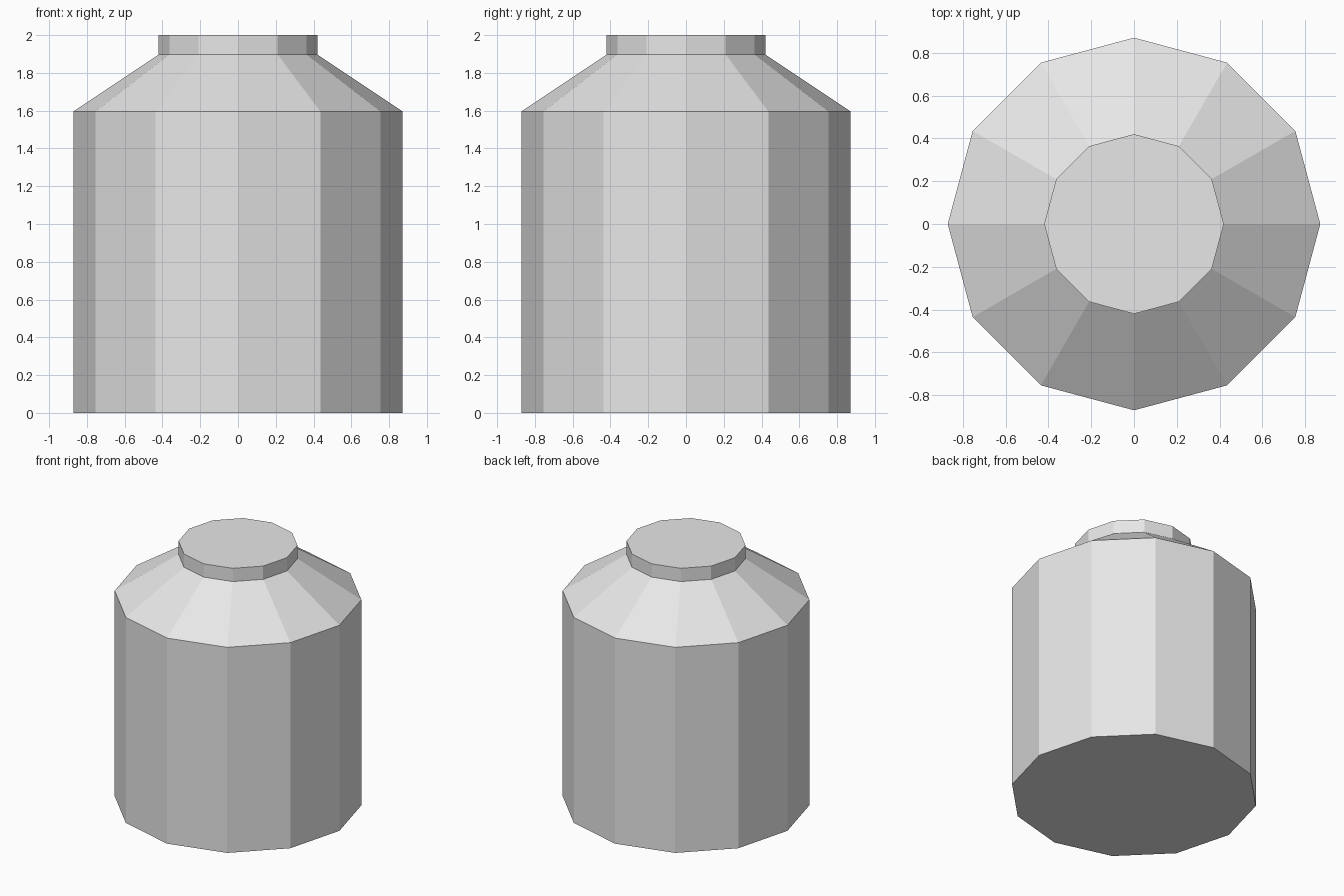
import bpy
import bmesh
import math

if "Cube" in bpy.data.objects:
    bpy.data.objects.remove(bpy.data.objects["Cube"])

SIDES = 12

grey = bpy.data.materials.new("light_grey")
grey.diffuse_color = (0.8, 0.8, 0.8, 1.0)
grey.use_nodes = True
grey.node_tree.nodes["Principled BSDF"].inputs["Base Color"].default_value = grey.diffuse_color

# Profile (radius, height): base, shoulder edge, neck bottom, neck top
profile = [(0.871, 0.0), (0.871, 1.596), (0.42, 1.897), (0.42, 2.0)]

bm = bmesh.new()
rings = []
for radius, height in profile:
    angles = [2 * math.pi * i / SIDES for i in range(SIDES)]
    rings.append([bm.verts.new((radius * math.cos(a), radius * math.sin(a), height))
                  for a in angles])

# Body, shoulder and neck walls
for low, high in zip(rings, rings[1:]):
    for i in range(SIDES):
        j = (i + 1) % SIDES
        bm.faces.new((low[i], low[j], high[j], high[i]))

# Flat base and top
bm.faces.new(rings[0][::-1])
bm.faces.new(rings[-1])

mesh = bpy.data.meshes.new("canister")
bm.to_mesh(mesh)
bm.free()
mesh.materials.append(grey)
canister = bpy.data.objects.new("canister", mesh)
bpy.context.collection.objects.link(canister)
